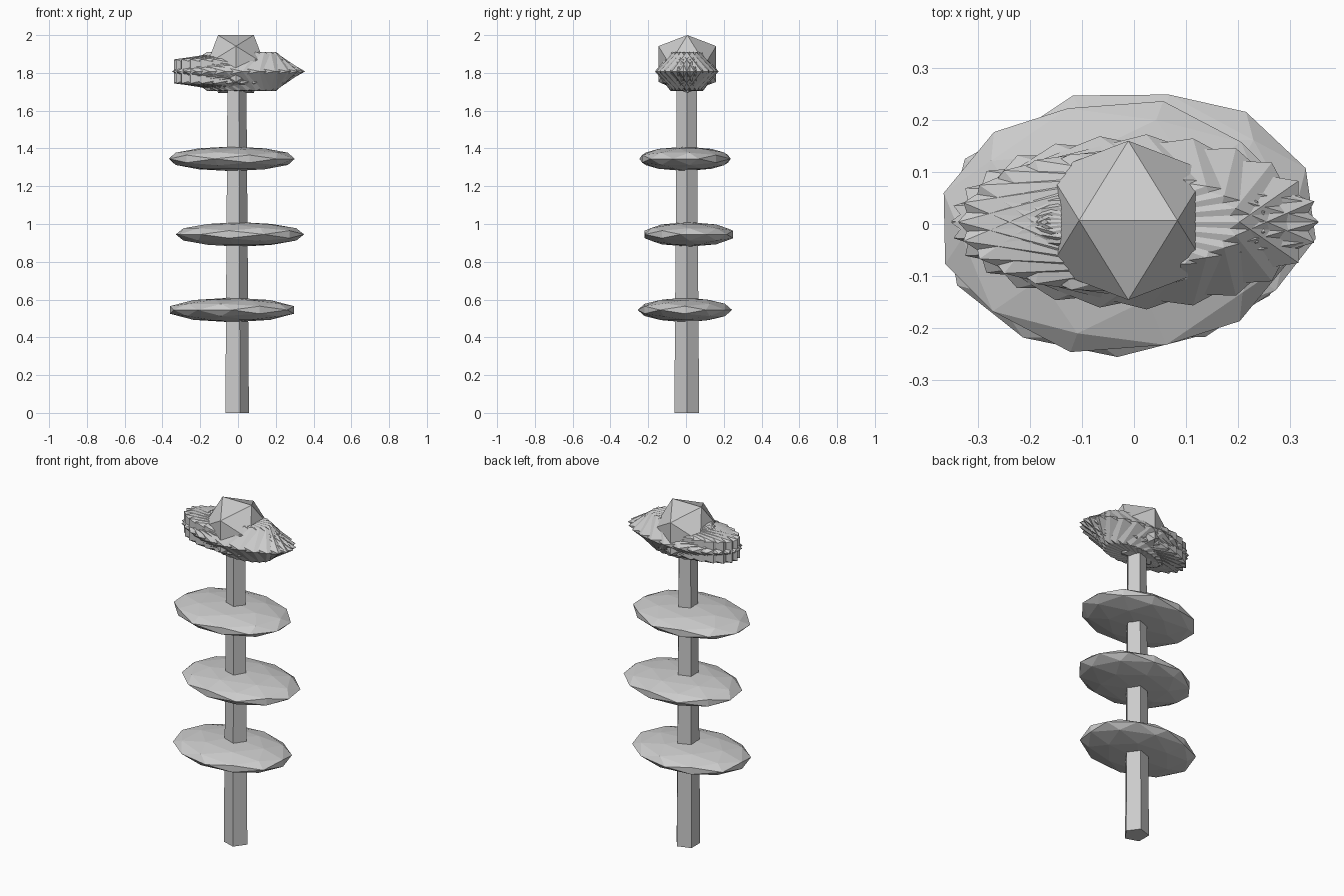
import bpy, bmesh
from math import cos, sin, pi, radians
from mathutils import Vector, Matrix

if "Cube" in bpy.data.objects:
    bpy.data.objects.remove(bpy.data.objects["Cube"])

PHI = (1 + 5 ** 0.5) / 2


def hull_object(name, points):
    """Flat-shaded convex solid around the points."""
    bm = bmesh.new()
    for p in points:
        bm.verts.new(p)
    bmesh.ops.convex_hull(bm, input=bm.verts[:])
    bmesh.ops.dissolve_limit(bm, angle_limit=radians(0.2), verts=bm.verts[:], edges=bm.edges[:])
    bmesh.ops.recalc_face_normals(bm, faces=bm.faces[:])
    mesh = bpy.data.meshes.new(name)
    bm.to_mesh(mesh)
    bm.free()
    obj = bpy.data.objects.new(name, mesh)
    bpy.context.collection.objects.link(obj)
    return obj


def ico_points(detail):
    """Unit icosahedron with a horizontal edge on top; detail 1 adds edge midpoints."""
    pts = []
    for a in (-1, 1):
        for b in (-PHI, PHI):
            pts += [Vector((a, 0, b)), Vector((0, b, a)), Vector((b, a, 0))]
    if detail:
        pts += [p + q for i, p in enumerate(pts) for q in pts[:i] if (p - q).length < 2.1]
    return [p.normalized() for p in pts]


def blob(name, detail, angle, size, centre):
    """Icosahedron turned about z, then squashed, then placed."""
    m = Matrix.Translation(centre) @ Matrix.Diagonal((*size, 1)) @ Matrix.Rotation(angle, 4, 'Z')
    return hull_object(name, [m @ p for p in ico_points(detail)])


CX, CY = -0.011, 0.004

# five-sided tapering stem
hull_object("stem", [(CX + r * cos(k * 2 * pi / 5), CY + r * sin(k * 2 * pi / 5), z)
                     for z, r in ((0, 0.069), (1.8, 0.055)) for k in range(5)])

# three flat leaf discs
for i, (angle, x, y) in enumerate(((58.3, -0.032, -0.006), (21.7, 0.01, 0.015), (-15, -0.033, -0.005))):
    blob(f"leaf_disc_{i + 1}", 1, radians(angle), (0.345, 0.25, 0.065), (x, y, 0.545 + 0.4 * i))

# ring of overlapping petals, each turned by half its ring angle
PETALS = 14
for i in range(PETALS):
    a = 2 * pi * i / PETALS
    blob(f"petal_{i + 1}", 0, a / 2, (0.35, 0.15, 0.121),
         (CX + 0.03 * cos(a), CY + 0.02 * sin(a), 1.808))

# flower centre
blob("flower_centre", 0, 0, (0.18, 0.18, 0.18), (CX, CY + 0.003, 1.847))
